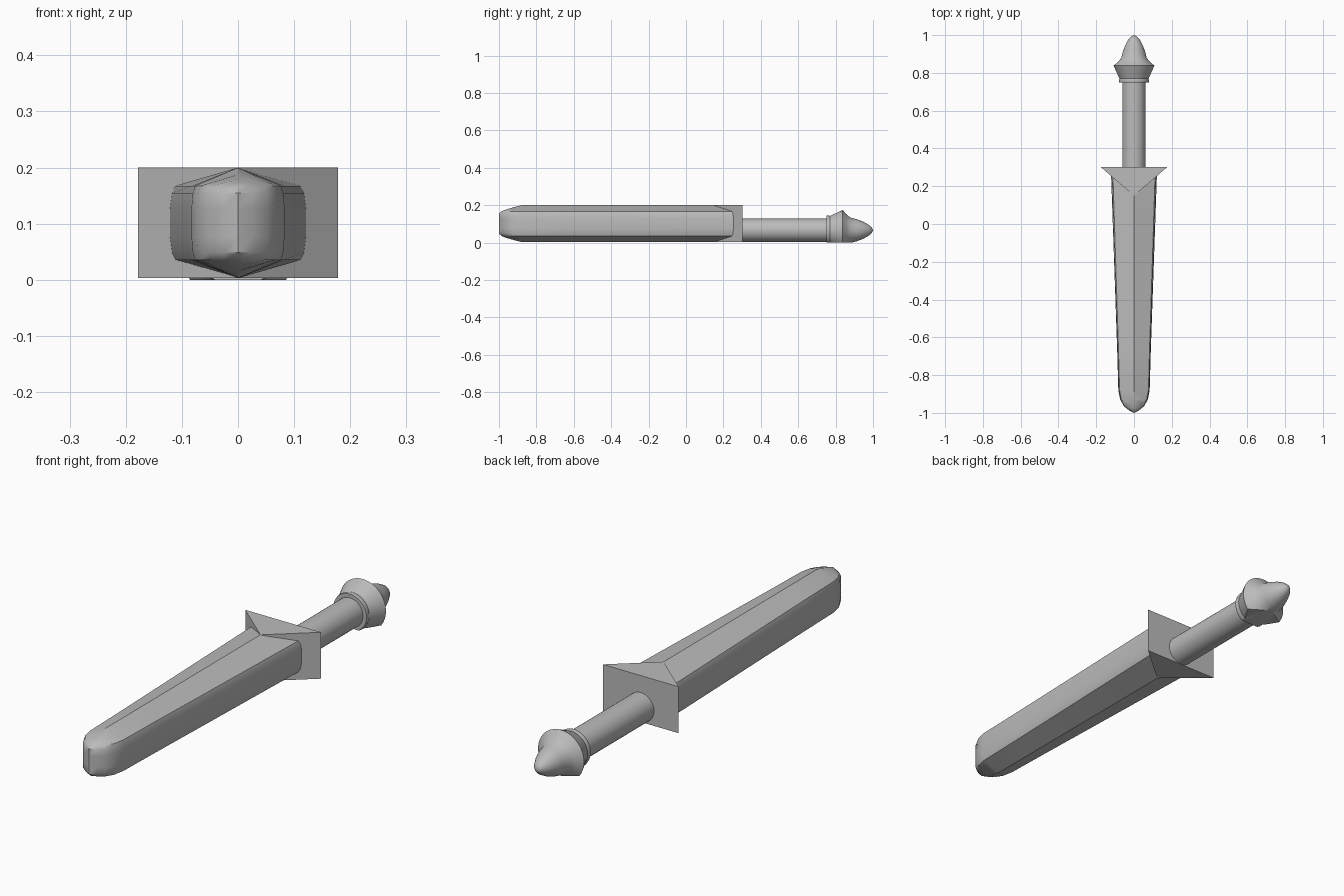
import bpy, bmesh, math
from mathutils import Matrix

cube = bpy.data.objects.get("Cube")
if cube:
    bpy.data.objects.remove(cube, do_unlink=True)

# One plain grey for the whole dagger
grey = bpy.data.materials.new("plain_grey")
grey.use_nodes = True
grey.diffuse_color = (0.5, 0.5, 0.5, 1)
grey.node_tree.nodes["Principled BSDF"].inputs["Base Color"].default_value = (0.5, 0.5, 0.5, 1)


def finish(name, bm, angle):
    bmesh.ops.remove_doubles(bm, verts=bm.verts, dist=0.0005)
    bmesh.ops.recalc_face_normals(bm, faces=bm.faces)
    mesh = bpy.data.meshes.new(name)
    bm.to_mesh(mesh)
    bm.free()
    mesh.materials.append(grey)
    obj = bpy.data.objects.new(name, mesh)
    bpy.context.collection.objects.link(obj)
    bpy.ops.object.select_all(action="DESELECT")
    obj.select_set(True)
    bpy.context.view_layer.objects.active = obj
    if angle:
        bpy.ops.object.shade_smooth_by_angle(angle=math.radians(angle))
    return obj


def loft(bm, rings):
    rows = [[bm.verts.new(p) for p in ring] for ring in rings]
    n = len(rows[0])
    for a, b in zip(rows, rows[1:]):
        for i in range(n):
            j = (i + 1) % n
            bm.faces.new((a[i], a[j], b[j], b[i]))
    return rows


# Blade: ridged section with softly bulged sides, tapering to a rounded tip
MID = 0.1015


def blade_section(y, w, ridge, inset):
    half = [(0, ridge, inset), (0.92 * w, 0.066, inset), (0.97 * w, 0.053, 0),
            (w, 0.025, 0)]
    right = [(x, y + dy, MID + h) for x, h, dy in half]
    right += [(x, y + dy, MID - h) for x, h, dy in reversed(half)]
    left = [(-x, yy, z) for x, yy, z in reversed(right[1:-1])]
    return right + left


stations = [(0.28, 0.122, 0.0985, 0), (-0.67, 0.089, 0.0985, 0),
            (-0.88, 0.083, 0.0985, 0), (-0.93, 0.073, 0.086, 0.003),
            (-0.965, 0.053, 0.077, 0.008), (-0.987, 0.026, 0.071, 0.012),
            (-1.0, 0, 0.066, 0.014)]
bm = bmesh.new()
rows = loft(bm, [blade_section(*s) for s in stations])
bm.faces.new(rows[0])
finish("blade", bm, 37)

# Guard: triangular block pointing along the blade
bm = bmesh.new()
loft(bm, [[(-0.178, 0.303, z), (0, 0.15, z), (0.178, 0.303, z)] for z in (0.003, 0.2)])
bmesh.ops.holes_fill(bm, edges=bm.edges)
finish("guard", bm, 0)


# Turned parts: profile of (y, radius) about the handle axis
def turned(name, profile, angle, segments=40):
    bm = bmesh.new()
    loft(bm, [[(r * math.cos(t), y, 0.066 + r * math.sin(t))
               for t in (math.tau * i / segments for i in range(segments))]
              for y, r in profile])
    bmesh.ops.remove_doubles(bm, verts=bm.verts, dist=0.0005)
    # Flat underside where the part would pass below the resting plane
    cut = bmesh.ops.bisect_plane(bm, geom=bm.verts[:] + bm.edges[:] + bm.faces[:],
                                 plane_co=(0, 0, 0), plane_no=(0, 0, 1), clear_inner=True)
    bmesh.ops.holes_fill(bm, edges=[e for e in bm.edges if e.is_boundary])
    return finish(name, bm, angle)


turned("grip", [(0.29, 0), (0.29, 0.062), (0.78, 0.062), (0.78, 0)], 35)
turned("pommel", [(0.75, 0), (0.75, 0.078), (0.758, 0.08), (0.77, 0.077),
                  (0.838, 0.108), (0.858, 0.085), (0.878, 0.068),
                  (0.91, 0.06), (0.945, 0.047), (0.975, 0.031),
                  (0.992, 0.016), (1.0, 0)], 35)
